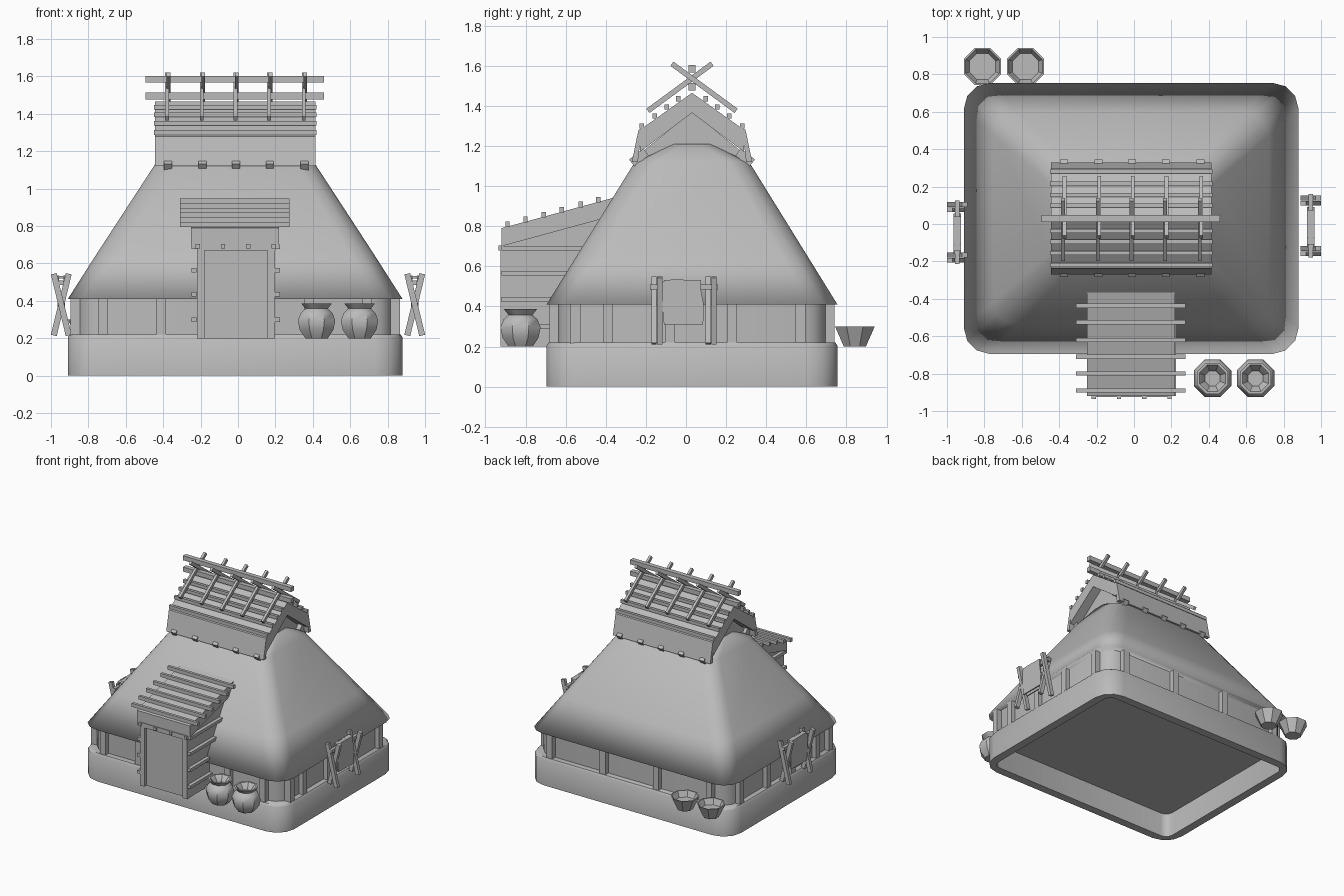
import bpy, bmesh, math
from mathutils import Vector, Matrix

cube = bpy.data.objects.get("Cube")
if cube:
    bpy.data.objects.remove(cube, do_unlink=True)

grey = bpy.data.materials.new("plain grey")
grey.use_nodes = True
GREY = (0.5, 0.5, 0.5, 1)
grey.diffuse_color = GREY
grey.node_tree.nodes["Principled BSDF"].inputs["Base Color"].default_value = GREY

CX, CY = -0.015, 0.03      # middle of the house on the ground


def finish(name, bm, smooth=None):
    bmesh.ops.recalc_face_normals(bm, faces=bm.faces)
    me = bpy.data.meshes.new(name)
    bm.to_mesh(me)
    bm.free()
    me.materials.append(grey)
    ob = bpy.data.objects.new(name, me)
    bpy.context.collection.objects.link(ob)
    if smooth:
        bpy.ops.object.select_all(action='DESELECT')
        ob.select_set(True)
        bpy.context.view_layer.objects.active = ob
        bpy.ops.object.shade_smooth_by_angle(angle=math.radians(smooth))
    return ob


def box(name, lo, hi):
    bm = bmesh.new()
    lo, hi = Vector(lo), Vector(hi)
    size = Matrix.Diagonal((*(hi - lo), 1))
    bmesh.ops.create_cube(bm, size=1, matrix=Matrix.Translation((lo + hi) / 2) @ size)
    return finish(name, bm)


def beam(name, p, q, wide, thick):
    """Square bar from p to q; wide is measured along x where possible."""
    p, q = Vector(p), Vector(q)
    axis = (q - p).normalized()
    ref = Vector((0, 1, 0)) if abs(axis.x) > 0.2 else Vector((1, 0, 0))
    side = (ref - axis * ref.dot(axis)).normalized()
    rot = Matrix((side, axis.cross(side), axis)).transposed().to_4x4()
    bm = bmesh.new()
    bmesh.ops.create_cube(bm, size=1, matrix=Matrix.Translation((p + q) / 2) @ rot
                          @ Matrix.Diagonal((wide, thick, (q - p).length, 1)))
    return finish(name, bm)


def prism(name, x0, x1, profile):
    """Extrude a (y, z) outline along x."""
    bm = bmesh.new()
    face = bm.faces.new([bm.verts.new((x0, y, z)) for y, z in profile])
    ext = bmesh.ops.extrude_face_region(bm, geom=[face])
    moved = [v for v in ext["geom"] if isinstance(v, bmesh.types.BMVert)]
    bmesh.ops.translate(bm, verts=moved, vec=(x1 - x0, 0, 0))
    return finish(name, bm)


def loft(name, rings, smooth):
    """Skin a list of point rings and cap both ends."""
    bm = bmesh.new()
    loops = [[bm.verts.new(p) for p in ring] for ring in rings]
    n = len(loops[0])
    for a, b in zip(loops, loops[1:]):
        for i in range(n):
            j = (i + 1) % n
            bm.faces.new((a[i], a[j], b[j], b[i]))
    bm.faces.new(loops[0])
    bm.faces.new(loops[-1])
    return finish(name, bm, smooth)


def rounded(hx, hy, z, r, steps=3):
    """Rounded rectangle ring around the house middle."""
    pts = []
    for k, (sx, sy) in enumerate(((1, 1), (-1, 1), (-1, -1), (1, -1))):
        for i in range(steps + 1):
            a = (k + i / steps) * math.pi / 2
            pts.append((CX + sx * (hx - r) + r * math.cos(a),
                        CY + sy * (hy - r) + r * math.sin(a), z))
    return pts


def lathe(name, x, y, profile, sides=8):
    turn = [2 * math.pi * (i + 0.5) / sides for i in range(sides)]
    k = 1 / math.cos(math.pi / sides)
    return loft(name, [[(x + r * k * math.cos(a), y + r * k * math.sin(a), z) for a in turn]
                       for r, z in profile], 35)


# Hollow earth base, wall and thatch
loft("earth_base", [rounded(0.83, 0.66, 0.19, 0.06), rounded(0.83, 0.66, 0, 0.06),
                    rounded(0.895, 0.725, 0, 0.15), rounded(0.895, 0.725, 0.205, 0.15),
                    rounded(0.885, 0.715, 0.22, 0.15)], 50)
loft("wall", [rounded(0.845, 0.67, 0.2, 0.13), rounded(0.845, 0.67, 0.43, 0.13)], 50)
loft("thatch", [rounded(0.895, 0.725, 0.41, 0.14), rounded(0.735, 0.57, 0.66, 0.13),
                rounded(0.435, 0.285, 1.12, 0.1), rounded(0.38, 0.1, 1.21, 0.06)], 180)

# Wall posts
W = 0.025
for x in (-0.72, -0.41, 0.38, 0.69):
    box("front_post", (x - W, -0.68, 0.2), (x + W, -0.63, 0.42))
for x in (-0.72, -0.25, 0.22, 0.69):
    box("back_post", (x - W, 0.69, 0.2), (x + W, 0.74, 0.42))
for x in (-0.87, 0.84):
    for y in (-0.55, -0.39, -0.08, 0.23, 0.57):
        box("side_post", (x - W, y - W, 0.2), (x + W, y + W, 0.42))

# Raised smoke roof
X0, X1 = -0.445, 0.415
prism("top_roof", X0, X1, [(0.03, 1.465), (0.29, 1.28), (0.29, 1.17),
                           (0.03, 1.365), (-0.23, 1.17), (-0.23, 1.28)])
prism("gable_wall", -0.37, 0.34, [(0.03, 1.37), (0.28, 1.17), (0.28, 1.1),
                                  (-0.22, 1.1), (-0.22, 1.17)])
for s in (-1, 1):
    prism("top_side_board", X0, X1, [(CY + s * d, z) for d, z in
                                     ((0.25, 1.29), (0.267, 1.28), (0.3, 1.12), (0.27, 1.12))])
    for d, z in ((0.25, 1.3), (0.185, 1.35), (0.125, 1.395), (0.068, 1.435)):
        y = CY + s * d
        box("top_batten", (X0 - 0.005, y - 0.011, z - 0.013), (X1 + 0.005, y + 0.011, z + 0.013))
    for x in (-0.375, -0.19, -0.01, 0.17, 0.355):
        beam("crossed_rafter", (x + s * 0.004, CY + s * 0.22, 1.375),
             (x + s * 0.004, CY - s * 0.1, 1.61), 0.02, 0.026)
        beam("beam_end", (x, CY + s * 0.23, 1.17), (x, CY + s * 0.3, 1.115), 0.042, 0.045)
for z in (1.495, 1.585):
    box("ridge_pole", (-0.495, CY - 0.018, z - 0.018), (0.46, CY + 0.018, z + 0.018))

# Entrance porch
for x in (-0.22, 0.17):
    prism("porch_side", x, x + 0.025, [(-0.915, 0.2), (-0.915, 0.74), (-0.4, 0.88), (-0.4, 0.2)])
prism("porch_roof", -0.25, 0.22, [(-0.92, 0.7), (-0.92, 0.79), (-0.35, 0.945), (-0.35, 0.855)])
for y in (-0.89, -0.8, -0.71, -0.62, -0.525, -0.437):
    z = 0.81 + (y + 0.89) * 0.272
    box("porch_batten", (-0.31, y - 0.011, z - 0.015), (0.275, y + 0.011, z + 0.013))
for z in (0.3, 0.435, 0.565, 0.69):
    for x in (-0.235, 0.21):
        box("porch_side_rail", (x - 0.014, -0.92, z - 0.012), (x + 0.014, -0.45, z + 0.012))
for x in (-0.2, 0.178):
    box("door_jamb", (x - 0.02, -0.925, 0.2), (x + 0.02, -0.89, 0.7))
box("door_lintel", (-0.22, -0.925, 0.67), (0.2, -0.89, 0.705))
box("door", (-0.185, -0.9, 0.2), (0.165, -0.875, 0.68))
for x in (-0.215, -0.08, 0.055, 0.19):
    box("lintel_peg", (x - 0.011, -0.935, 0.68), (x + 0.011, -0.9, 0.703))

# Jars and bowls
for x in (0.42, 0.65):
    lathe("jar", x, -0.825, [(0.06, 0.2), (0.09, 0.245), (0.1, 0.295), (0.085, 0.335),
                             (0.06, 0.358), (0.083, 0.387), (0.07, 0.387), (0.045, 0.355),
                             (0.04, 0.34)])
for x in (-0.81, -0.58):
    lathe("bowl", x, 0.842, [(0.055, 0.2), (0.099, 0.3), (0.09, 0.3), (0.07, 0.255)])

# Drying racks with a hanging hide
for x, mid in ((0.945, -0.01), (-0.945, -0.045)):
    for end in (-0.135, 0.135):
        for s in (-1, 1):
            y = mid + end + s * 0.014
            beam("rack_leg", (x - s * 0.04, y, 0.215), (x + s * 0.04, y, 0.545), 0.026, 0.032)
    box("rack_pole", (x - 0.012, mid - 0.17, 0.485), (x + 0.012, mid + 0.17, 0.51))
    for s in (-1, 1):
        prism("hide", x + s * 0.016 - 0.004, x + s * 0.016 + 0.004,
              [(mid - 0.1, 0.31), (mid + 0.095, 0.31), (mid + 0.1, 0.4), (mid + 0.085, 0.48),
               (mid + 0.085, 0.53), (mid - 0.06, 0.535), (mid - 0.115, 0.52), (mid - 0.115, 0.47)])
    box("hide_fold", (x - 0.02, mid - 0.1, 0.52), (x + 0.02, mid + 0.085, 0.532))
